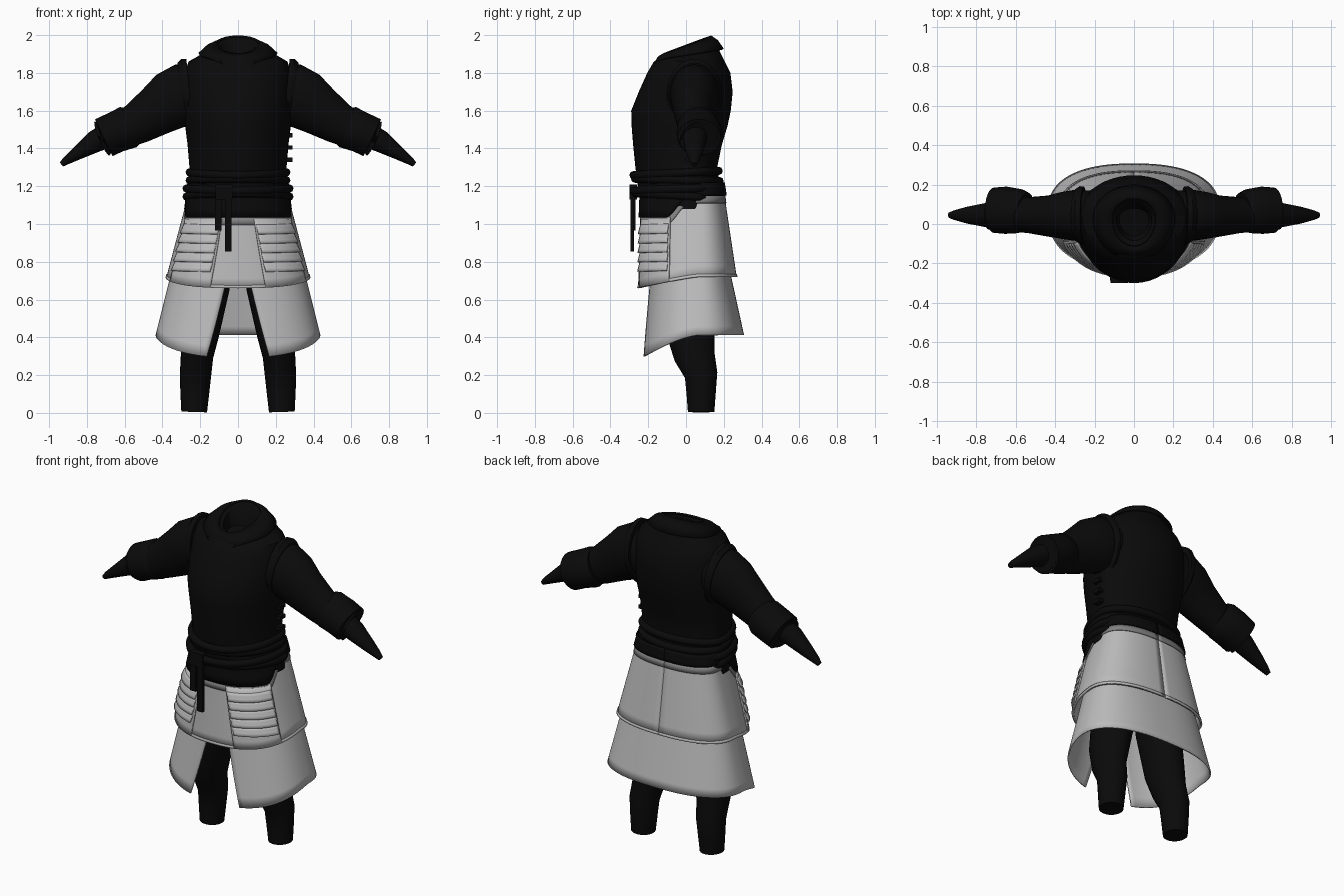
import bpy, bmesh, math
from mathutils import Vector

cube = bpy.data.objects.get("Cube")
if cube:
    bpy.data.objects.remove(cube)


def material(name, v):
    m = bpy.data.materials.new(name)
    m.use_nodes = True
    m.diffuse_color = (v, v, v, 1)
    m.node_tree.nodes["Principled BSDF"].inputs["Base Color"].default_value = (v, v, v, 1)
    return m


black = material("black cloth", 0.003)
pale = material("pale grey plate", 0.5)
shade = material("mid grey trim", 0.22)


def grid_object(name, rows, mat, wrap=False, caps=False, thick=0.0, angle=40):
    """Skin rows of points into a smooth surface."""
    bm = bmesh.new()
    vs = [[bm.verts.new(p) for p in row] for row in rows]
    n = len(rows[0])
    for a, b in zip(vs, vs[1:]):
        for i in range(n if wrap else n - 1):
            j = (i + 1) % n
            bm.faces.new((a[i], a[j], b[j], b[i]))
    if caps:
        bm.faces.new(vs[0])
        bm.faces.new(vs[-1])
    bmesh.ops.recalc_face_normals(bm, faces=bm.faces)
    me = bpy.data.meshes.new(name)
    bm.to_mesh(me)
    bm.free()
    me.materials.append(mat)
    ob = bpy.data.objects.new(name, me)
    bpy.context.collection.objects.link(ob)
    if thick:
        mod = ob.modifiers.new("thickness", "SOLIDIFY")
        mod.thickness = thick
        mod.offset = 0
    bpy.ops.object.select_all(action="DESELECT")
    ob.select_set(True)
    bpy.context.view_layer.objects.active = ob
    bpy.ops.object.shade_smooth_by_angle(angle=math.radians(angle))
    return ob


def body_ring(z, rx, yf, yb, tilt=0, yc=0.03, n=48):
    """Egg-shaped ring with its own front and back depth."""
    pts = []
    for i in range(n):
        a = 2 * math.pi * i / n
        c = math.cos(a)
        y = yc + (c * (yc - yf) * -1 if c > 0 else -c * (yb - yc))
        pts.append((rx * math.sin(a), y, z + tilt * (y - yc)))
    return pts


def tube(name, stations, mat, side=1, n=24):
    """Limb through (x, y, z, height radius, depth radius) stations."""
    cs = [Vector(s[:3]) for s in stations]
    rows = []
    for i, s in enumerate(stations):
        d = (cs[min(i + 1, len(cs) - 1)] - cs[max(i - 1, 0)]).normalized()
        up = Vector((0, 1, 0)).cross(d).normalized()
        dep = d.cross(up)
        ring = []
        for k in range(n):
            a = 2 * math.pi * k / n
            p = cs[i] + up * s[3] * math.cos(a) + dep * s[4] * math.sin(a)
            ring.append((p.x * side, p.y, p.z))
        rows.append(ring)
    return grid_object(name, rows, mat, wrap=True, caps=True)


# Torso with a sunken neck opening
grid_object("torso", [body_ring(*r) for r in (
    (1.08, .285, -.235, .20), (1.2, .27, -.255, .18), (1.3, .257, -.268, .165),
    (1.42, .267, -.28, .19), (1.52, .28, -.288, .22), (1.6, .288, -.29, .237),
    (1.7, .288, -.25, .247), (1.8, .282, -.205, .235), (1.86, .262, -.17, .205),
    (1.895, .2, -.14, .18, .1), (1.92, .15, -.125, .155, .3), (1.95, .11, -.11, .13, .4),
    (1.935, .09, -.085, .105, .4), (1.85, .075, -.06, .08, .2))],
    black, wrap=True, caps=True)

# Folded collar with a pointed front
collar = []
for z, rx, yf, yb, tilt, drop in ((1.955, .11, -.115, .13, .38, 0), (1.935, .165, -.145, .165, .25, .01),
                                  (1.9, .205, -.18, .195, .15, .06)):
    row = body_ring(z, rx, yf, yb, tilt)
    collar.append([(x, y, zz - drop * max(0, 1 - abs(x) / .15) * (y < 0)) for x, y, zz in row])
grid_object("collar", collar, black, wrap=True, thick=.012)


# Skirt surfaces, with angle measured from the front
def skirt(a, z, off, lower=False):
    if lower:
        rx, f, b = .36 + .25 * (.7 - z), .192 + .11 * (.66 - z), .24 + .22 * (.7 - z)
    else:
        rx, f, b = .29 + .265 * (1.04 - z), .235 + .04 * (1.04 - z), .2 + .15 * (1.15 - z)
    s, c = math.sin(a), math.cos(a)
    p = 2 / 2.4
    y = -(f + .07 + off) * c ** p if c > 0 else (b - .07 + off) * (-c) ** p
    return (math.copysign((rx + off) * abs(s) ** p, s), .07 + y, z)


def waist(a):
    t = min(1, max(0, (.5 - math.cos(a)) / .4))
    return 1.035 + .115 * t * t * (3 - 2 * t)


def upper_hem(a):
    return .72 - .06 * max(0, math.cos(a))


def lower_hem(a):
    return .412 - .12 * max(0, math.cos(a)) ** 1.3


def sheet(name, mat, a0, a1, top, bottom, off, nu=64, nv=8, lower=False, thick=.008, flare=0):
    """Wrapped cloth or plate between two edges; a0 and a1 are (top, bottom) angles."""
    rows = []
    for j in range(nv + 1):
        v = j / nv
        row = []
        for i in range(nu + 1):
            lo = a0[0] + (a0[1] - a0[0]) * v
            hi = a1[0] + (a1[1] - a1[0]) * v
            a = math.radians(lo + (hi - lo) * i / nu)
            z = top(a) + (bottom(a) - top(a)) * v
            row.append(skirt(a, z, off + flare * v, lower))
        rows.append(row)
    return grid_object(name, rows, mat, thick=thick)


full = ((-180, -180), (180, 180))
sheet("upper_skirt", pale, *full, lambda a: waist(a) + .03, upper_hem, 0, nu=96)
sheet("skirt_top_trim", shade, *full, waist, lambda a: waist(a) - .04, .006, nu=96, nv=2, thick=.004)
sheet("skirt_hem_roll", pale, *full, lambda a: upper_hem(a) + .015, upper_hem, .004, nu=96, nv=2)
sheet("lower_skirt", pale, (5, 17), (355, 343), lambda a: .78, lower_hem, 0, nu=96, lower=True)
sheet("jacket_flap", black, *full, lambda a: 1.22, waist, .012, nu=96, nv=4)

# Ribbed thigh plates on each side of the front
for side, label in ((1, "left"), (-1, "right")):
    def span(i, e):
        """Inner and outer angles for a band of the plate."""
        inner = [12.5 + 5 * k for k in i]
        pair = ([side * (k + e) for k in inner], [side * (65 - e)] * 2)
        return pair if side > 0 else pair[::-1]

    sheet(label + "_thigh_plate", pale, *span((0, 1), 0), lambda a: waist(a) - .01,
          lambda a: upper_hem(a) + .002, .008, nu=20)
    for k in range(5):
        v0, v1 = k / 6, (k + 1) / 6
        edge = lambda v: lambda a: .995 - .27 * v * 1.1 + .01 * (1 - math.cos(a))
        sheet(f"{label}_plate_rib_{k + 1}", pale, *span((v0, v1), 1.5), edge(v0), edge(v1),
              .010, nu=20, nv=3, flare=.012)

# Limbs, mirrored
for side, label in ((1, "left"), (-1, "right")):
    tube(label + "_sleeve", ((.18, .045, 1.70, .13, .12), (.29, .045, 1.685, .165, .13),
         (.35, .043, 1.655, .158, .122), (.43, .04, 1.6, .135, .105), (.53, .045, 1.535, .112, .092),
         (.64, .05, 1.475, .09, .085)), black, side)
    tube(label + "_shoulder_seam", ((.255, .045, 1.69, .185, .145), (.275, .045, 1.688, .188, .147),
         (.292, .045, 1.685, .17, .135)), black, side)
    tube(label + "_cuff", ((.555, .06, 1.525, .1, .1), (.58, .065, 1.513, .115, .112),
         (.65, .07, 1.485, .108, .12), (.71, .07, 1.457, .108, .115), (.72, .07, 1.452, .098, .1),
         (.68, .065, 1.47, .07, .08)), black, side)
    tube(label + "_hand", ((.66, .05, 1.485, .07, .07), (.76, .045, 1.435, .058, .06),
         (.85, .045, 1.375, .036, .042), (.91, .045, 1.335, .022, .025),
         (.935, .045, 1.315, .014, .015)), black, side)
    tube(label + "_leg", ((.232, .08, .005, .068, .07), (.229, .08, .1, .076, .077),
         (.225, .08, .2, .083, .087), (.217, .045, .3, .086, .108), (.2, .025, .42, .1, .128),
         (.16, .02, .66, .115, .14), (.14, .02, .95, .13, .14)), black, side)


# Wrapped sash cords, and hanging ends
def cord(name, pts, r, cyclic=False):
    cu = bpy.data.curves.new(name, "CURVE")
    cu.dimensions = "3D"
    cu.bevel_depth = r
    cu.bevel_resolution = 2
    cu.use_fill_caps = True
    sp = cu.splines.new("POLY")
    sp.points.add(len(pts) - 1)
    for p, co in zip(sp.points, pts):
        p.co = (*co, 1)
    sp.use_cyclic_u = cyclic
    cu.materials.append(black)
    bpy.context.collection.objects.link(bpy.data.objects.new(name, cu))


for i, tilt in enumerate((-.06, .04, -.03, .05)):
    z = 1.145 + .043 * i
    g = .008 * (i % 2)
    cord(f"sash_cord_{i + 1}", body_ring(z, .272 - .008 * i + g, -.27 - g, .188 - .005 * i, tilt), .022, True)


def box(name, center, size):
    bpy.ops.mesh.primitive_cube_add(size=1, location=center)
    ob = bpy.context.object
    ob.name = name
    ob.scale = size
    ob.data.materials.append(black)


box("sash_knot", (-.075, -.28, 1.17), (.09, .04, .08))
box("long_sash_end", (-.052, -.285, 1.01), (.036, .018, .31))
box("short_sash_end", (-.105, -.277, 1.06), (.036, .018, .19))

# Side fastenings below the left arm
for i in range(4):
    box(f"side_buckle_{i + 1}", (.272, .02, 1.34 + .065 * i), (.035, .05, .022))
